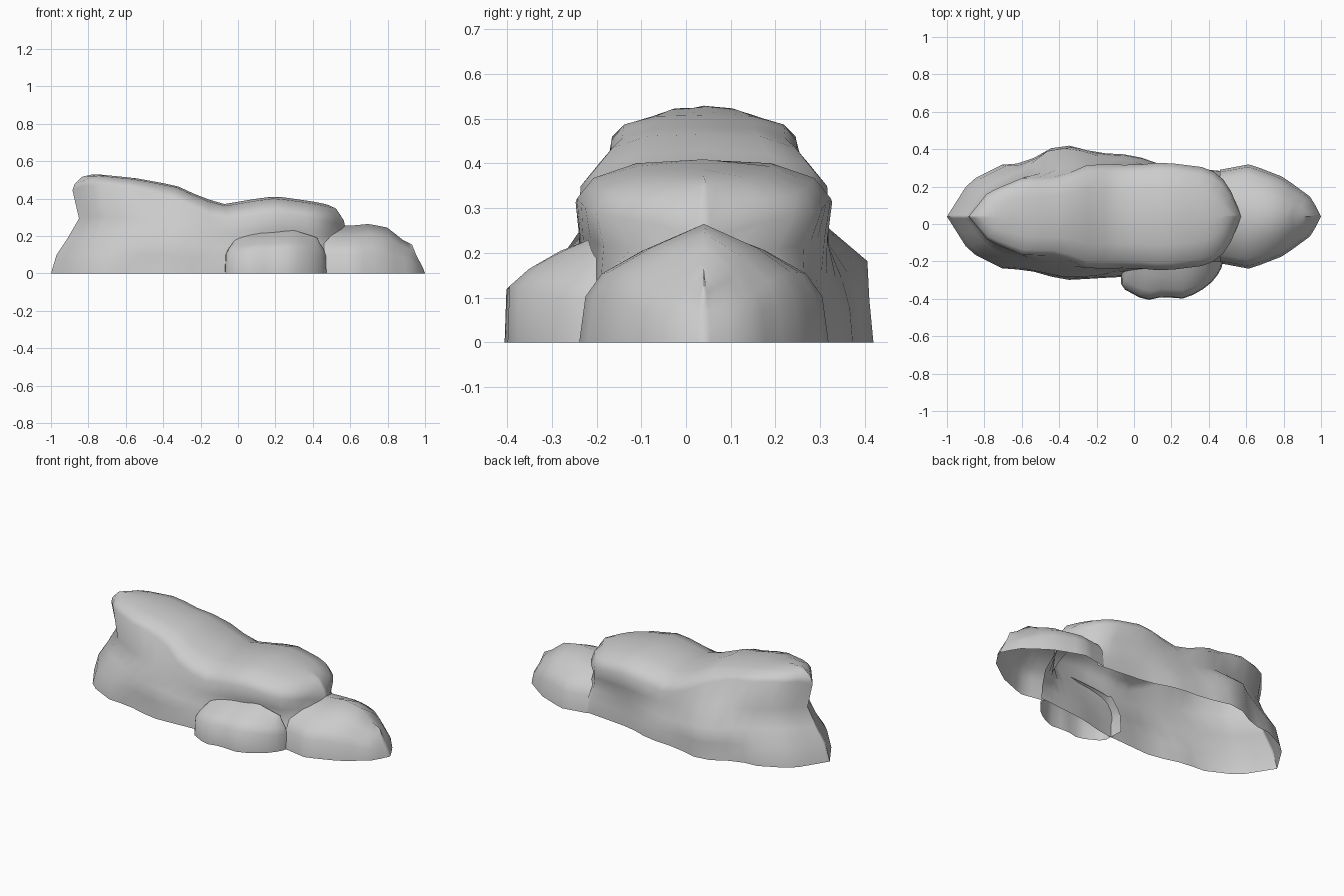
import bpy, bmesh, math

cube = bpy.data.objects.get("Cube")
if cube:
    bpy.data.objects.remove(cube)

stone = bpy.data.materials.new("grey stone")
stone.use_nodes = True
GREY = (0.6, 0.6, 0.6, 1)
stone.diffuse_color = GREY
stone.node_tree.nodes["Principled BSDF"].inputs["Base Color"].default_value = GREY


def interp(points, x):
    """Piecewise linear lookup in a list of (x, value)."""
    if x <= points[0][0]:
        return points[0][1]
    for (x0, v0), (x1, v1) in zip(points, points[1:]):
        if x <= x1:
            return v0 + (v1 - v0) * (x - x0) / (x1 - x0)
    return points[-1][1]


def shell(name, levels, height, centre, sides=(-1, 1), columns=14, bulge=None):
    """Stack outlines into an open-bottomed rock.
    Each level is (outline, (start inset, end inset), width scale, height rule).
    A bulge widens the back of the lowest three levels."""
    bm = bmesh.new()
    for side in sides:
        rings = []
        for number, (outline, inset, scale, rule) in enumerate(levels):
            start, end = outline[0][0], outline[-1][0]
            left, right = start + inset[0], end - inset[1]
            ring = []
            for i in range(columns + 1):
                t = (1 - math.cos(math.pi * i / columns)) / 2
                width = interp(outline, start + (end - start) * t) * scale
                x = left + (right - left) * t
                if bulge and side > 0 and number < 3:
                    width += interp(bulge, x)
                z = rule(interp(height, x), x)
                ring.append(bm.verts.new((x, centre + side * width, z)))
            rings.append(ring)
        for low, high in zip(rings, rings[1:]):
            for i in range(columns):
                quad = [low[i], low[i + 1], high[i + 1], high[i]]
                bm.faces.new(quad if side < 0 else quad[::-1])
    bmesh.ops.remove_doubles(bm, verts=bm.verts, dist=0.0005)
    mesh = bpy.data.meshes.new(name)
    bm.to_mesh(mesh)
    bm.free()
    mesh.materials.append(stone)
    obj = bpy.data.objects.new(name, mesh)
    bpy.context.collection.objects.link(obj)
    bpy.ops.object.select_all(action='DESELECT')
    obj.select_set(True)
    bpy.context.view_layer.objects.active = obj
    bpy.ops.object.shade_smooth_by_angle(angle=math.radians(60))


def part(fraction):
    return lambda h, x: h * fraction


# Main ridge: flared foot with a back bulge, waist, overhanging rim, domed top
DROP = [(-0.5, 0.055), (-0.2, 0.09)]


def below(fraction):
    return lambda h, x: h - fraction * interp(DROP, x)


foot = [(-1, 0), (-.88, .19), (-.7, .28), (-.57, .285), (-.45, .32),
        (-.34, .34), (-.2, .33), (0, .32), (.1, .29), (.2, .27), (.5, .24)]
ledge = [(-.91, 0), (-.8, .15), (-.6, .25), (-.45, .31), (-.34, .33),
         (-.2, .315), (0, .285), (.2, .26), (.45, .22), (.54, .16)]
waist = [(-.85, 0), (-.75, .13), (-.6, .21), (-.35, .265),
         (-.1, .28), (.2, .275), (.45, .22), (.58, 0)]
rim = [(-.885, 0), (-.78, .13), (-.6, .205), (-.4, .21), (-.24, .28),
       (0, .275), (.16, .29), (.4, .26), (.5, .18), (.575, 0)]
ridge_top = [(-.88, .5), (-.83, .525), (-.75, .53), (-.55, .51), (-.33, .47),
             (-.2, .41), (-.08, .37), (.1, .4), (.2, .413), (.4, .385),
             (.52, .36), (.56, .33)]
back_bulge = [(-.58, 0), (-.47, .045), (-.34, .04), (-.2, .01), (0, .01),
              (.1, 0)]
none = (0, 0)
shell("main_ridge", [
    (foot, none, 1, part(0)),
    (foot, (.03, 0), .98, part(.2)),
    (ledge, none, 1, part(.38)),
    (waist, none, 1, part(.57)),
    (rim, none, 1, below(1)),
    (rim, (.01, .01), .87, below(.5)),
    (rim, (.05, .05), .53, below(.12)),
    (rim, (.1, .1), 0, below(0)),
], ridge_top, .04, columns=24, bulge=back_bulge)

# Low rock running out from under the left end of the ridge
low_outline = [(.46, .25), (.62, .28), (.8, .21), (.95, .1), (1, 0)]
low_top = [(.46, .26), (.6, .255), (.7, .265), (.8, .245), (.88, .18),
           (.93, .155), (.97, .11), (1, .05)]
shell("low_rock", [
    (low_outline, none, 1, part(0)),
    (low_outline, (0, .01), .95, part(.4)),
    (low_outline, (0, .03), .82, part(.6)),
    (low_outline, (0, .05), .5, part(.8)),
    (low_outline, (0, .07), 0, part(1)),
], low_top, .04)

# Boulder leaning on the front
front_outline = [(-.075, 0), (-.07, .12), (-.05, .15), (.06, .21), (.15, .19),
                 (.28, .2), (.4, .13), (.465, .05), (.475, 0)]
front_top = [(-.07, .18), (0, .2), (.1, .22), (.3, .23), (.4, .2), (.47, .17)]
shell("front_boulder", [
    (front_outline, none, 1, part(0)),
    (front_outline, (.005, .005), .98, part(.55)),
    (front_outline, (.02, .015), .76, part(.72)),
    (front_outline, (.05, .04), .4, part(.9)),
    (front_outline, (.07, .05), .1, part(1)),
], front_top, -.2, sides=(-1,))
